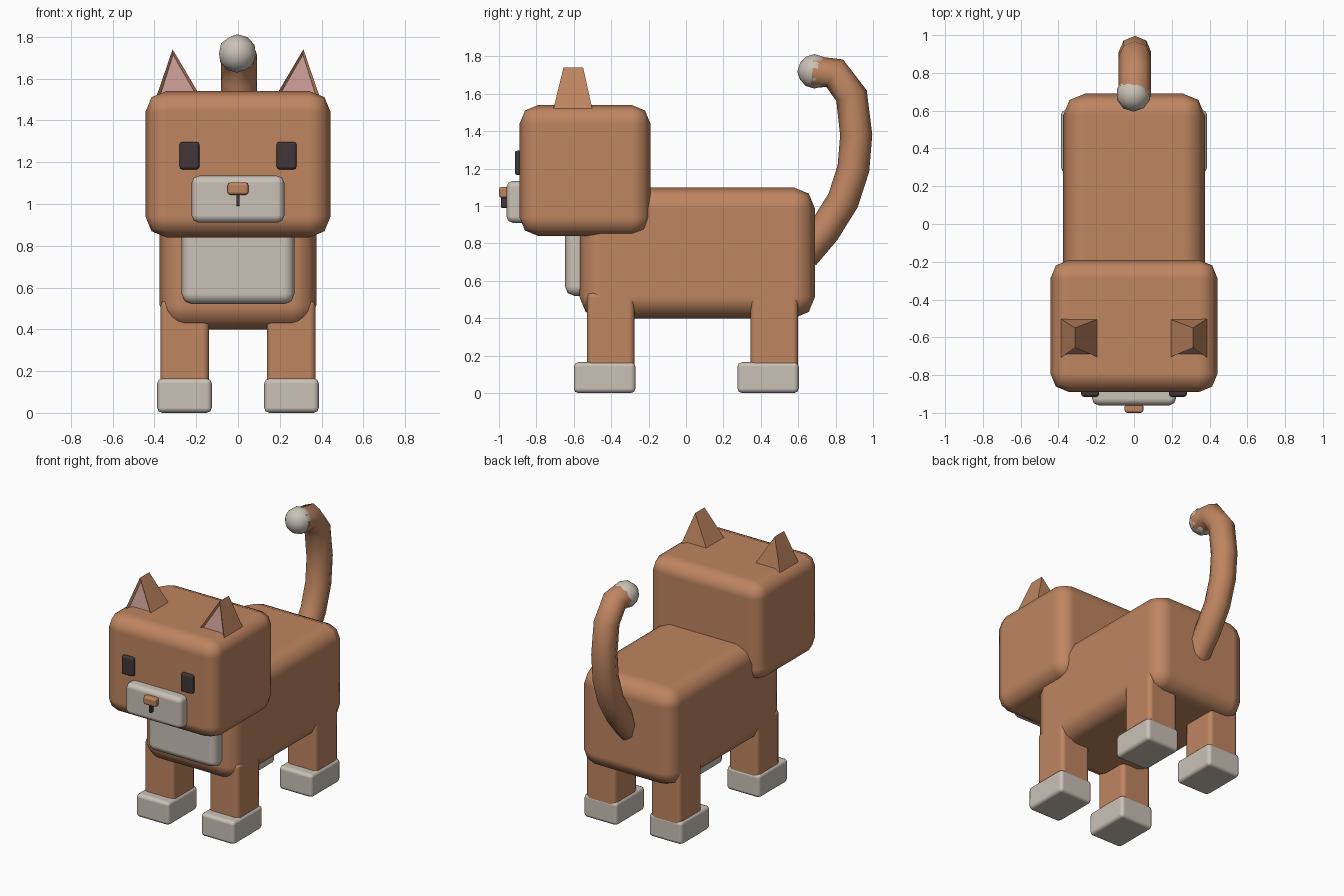
import bpy, bmesh, math
from mathutils import Vector

if "Cube" in bpy.data.objects:
    bpy.data.objects.remove(bpy.data.objects["Cube"])


def material(name, rgb):
    m = bpy.data.materials.new(name)
    m.diffuse_color = (*rgb, 1)
    m.use_nodes = True
    m.node_tree.nodes["Principled BSDF"].inputs["Base Color"].default_value = m.diffuse_color
    return m


ORANGE = material("orange_fur", (0.52, 0.235, 0.118))
CREAM = material("cream_fur", (0.59, 0.535, 0.47))
PINK = material("inner_ear_pink", (0.56, 0.31, 0.29))
DARK = material("dark_brown", (0.055, 0.037, 0.038))


def finish(name, bm, *mats):
    bmesh.ops.recalc_face_normals(bm, faces=bm.faces)
    me = bpy.data.meshes.new(name)
    bm.to_mesh(me)
    bm.free()
    for m in mats:
        me.materials.append(m)
    ob = bpy.data.objects.new(name, me)
    bpy.context.collection.objects.link(ob)
    return ob


def box(name, x, y, z, bevel, mat):
    """Rounded box from (min, max) ranges."""
    bm = bmesh.new()
    bmesh.ops.create_cube(bm, size=1)
    for v in bm.verts:
        v.co = Vector([r[0] if c < 0 else r[1] for c, r in zip(v.co, (x, y, z))])
    ob = finish(name, bm, mat)
    ob.data.shade_smooth()
    mod = ob.modifiers.new("Bevel", 'BEVEL')
    mod.width, mod.segments, mod.harden_normals = bevel, 2, True
    return ob


def side_range(s, a, b):
    return tuple(sorted((s * a, s * b)))


# Torso, head and face
box("body", (-0.375, 0.375), (-0.57, 0.69), (0.40, 1.10), 0.115, ORANGE)
box("head", (-0.443, 0.443), (-0.89, -0.19), (0.84, 1.54), 0.10, ORANGE)
box("chest", (-0.27, 0.27), (-0.647, -0.50), (0.52, 0.95), 0.05, CREAM)
box("muzzle", (-0.222, 0.222), (-0.96, -0.84), (0.91, 1.135), 0.035, CREAM)
box("nose", (-0.05, 0.05), (-1.0, -0.95), (1.043, 1.103), 0.015, ORANGE)
box("mouth", (-0.008, 0.008), (-0.988, -0.95), (0.99, 1.06), 0.003, DARK)


def ear(name, s):
    """Wedge with a short ridge and a recessed pink front."""
    bm = bmesh.new()
    pts = [(0.18, -0.71, 1.515), (0.39, -0.71, 1.515), (0.39, -0.50, 1.515),
           (0.18, -0.50, 1.515), (0.313, -0.655, 1.74), (0.313, -0.55, 1.74)]
    v = [bm.verts.new((s * x, y, z)) for x, y, z in pts]
    front = bm.faces.new((v[0], v[1], v[4]))
    for f in ((1, 2, 5, 4), (2, 3, 5), (3, 0, 4, 5), (3, 2, 1, 0)):
        bm.faces.new([v[i] for i in f])
    bmesh.ops.recalc_face_normals(bm, faces=bm.faces)
    bmesh.ops.inset_individual(bm, faces=[front], thickness=0.024, depth=-0.015)
    front.material_index = 1
    finish(name, bm, ORANGE, PINK)


# Paired parts
for side, s in (("left", -1), ("right", 1)):
    box(side + "_eye", side_range(s, 0.185, 0.28), (-0.915, -0.86), (1.165, 1.297), 0.014, DARK)
    ear(side + "_ear", s)
    for end, leg_y, paw_y in (("front", (-0.53, -0.275), (-0.60, -0.27)),
                              ("back", (0.345, 0.60), (0.275, 0.603))):
        box(f"{end}_{side}_leg", side_range(s, 0.138, 0.372), leg_y, (0.10, 0.54), 0.03, ORANGE)
        box(f"{end}_{side}_paw", side_range(s, 0.125, 0.387), paw_y, (0.0, 0.165), 0.025, CREAM)

# Tail: octagonal tube swept along a path in the middle plane
path = [Vector((0.005, y, z)) for y, z in
        ((0.63, 0.74), (0.74, 0.87), (0.84, 1.03), (0.895, 1.20), (0.91, 1.38),
         (0.885, 1.59), (0.795, 1.71), (0.675, 1.717))]
bm = bmesh.new()
rings = []
for i, p in enumerate(path):
    t = (path[min(i + 1, len(path) - 1)] - path[max(i - 1, 0)]).normalized()
    side_dir = Vector((1, 0, 0))
    up = t.cross(side_dir)
    rings.append([bm.verts.new(p + 0.086 * (math.cos(a) * side_dir + math.sin(a) * up))
                  for a in (k * math.tau / 8 for k in range(8))])
for a, b in zip(rings, rings[1:]):
    for k in range(8):
        bm.faces.new((a[k], a[(k + 1) % 8], b[(k + 1) % 8], b[k]))
bm.faces.new(rings[0])
bm.faces.new(rings[-1])
tail = finish("tail", bm, ORANGE)

# Tail tip
bm = bmesh.new()
bmesh.ops.create_icosphere(bm, subdivisions=2, radius=0.092)
bmesh.ops.translate(bm, verts=bm.verts, vec=(-0.003, 0.687, 1.72))
tip = finish("tail_tip", bm, CREAM)

for ob in (tail, tip):
    bpy.ops.object.select_all(action='DESELECT')
    ob.select_set(True)
    bpy.context.view_layer.objects.active = ob
    bpy.ops.object.shade_smooth_by_angle(angle=math.radians(50))
